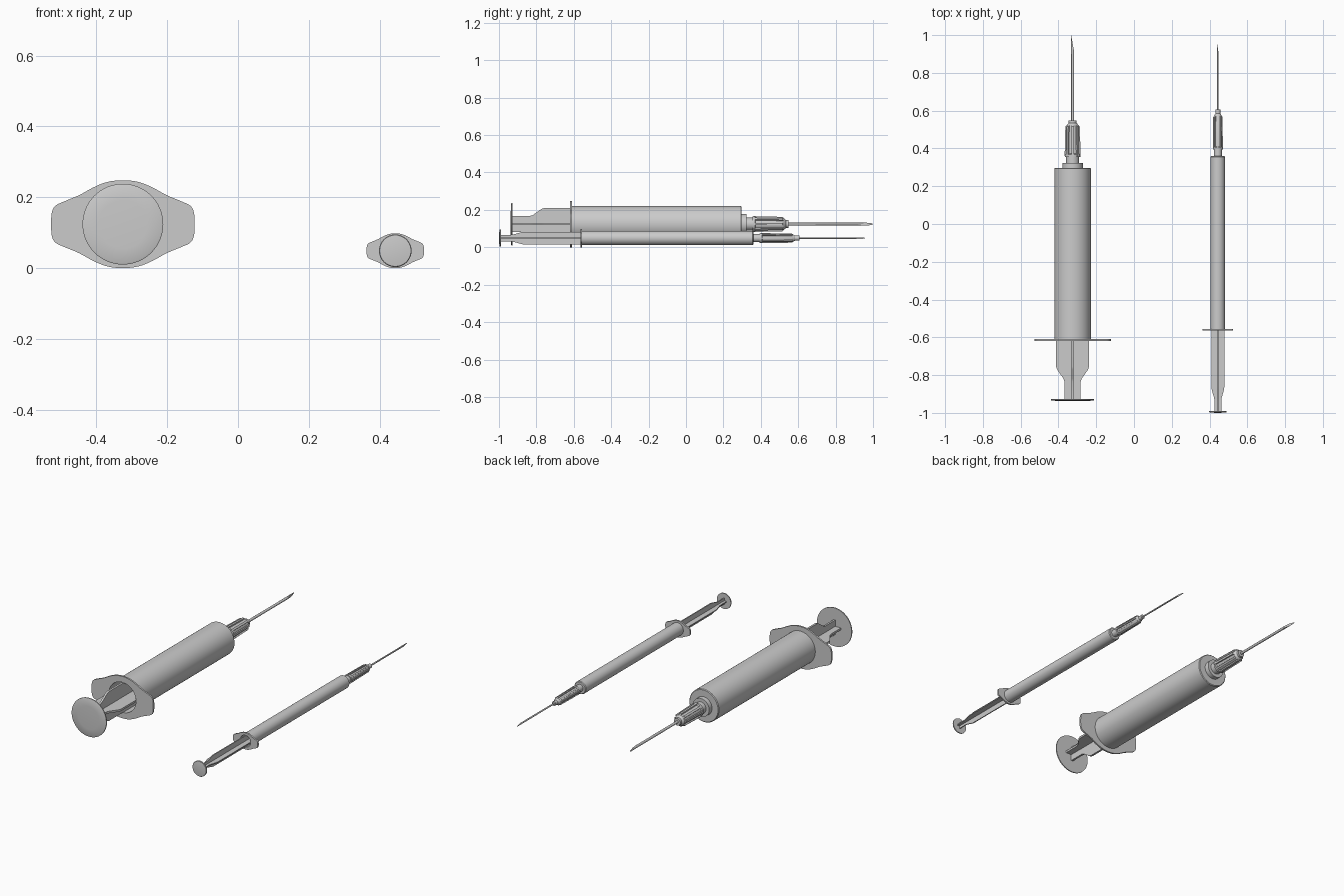
import bpy, bmesh
from math import pi, sin, cos, radians, atan2
from mathutils import Vector

if "Cube" in bpy.data.objects:
    bpy.data.objects.remove(bpy.data.objects["Cube"])


def make_object(name, bm, at):
    bmesh.ops.remove_doubles(bm, verts=bm.verts, dist=1e-6)
    bmesh.ops.recalc_face_normals(bm, faces=bm.faces)
    mesh = bpy.data.meshes.new(name)
    bm.to_mesh(mesh)
    bm.free()
    ob = bpy.data.objects.new(name, mesh)
    ob.location = at
    bpy.context.collection.objects.link(ob)
    bpy.ops.object.select_all(action='DESELECT')
    ob.select_set(True)
    bpy.context.view_layer.objects.active = ob
    bpy.ops.object.shade_smooth_by_angle(angle=radians(32))
    return ob


def bridge(bm, rings, closed=False):
    """Join successive rings of points with quads."""
    vs = [[bm.verts.new(p) for p in ring] for ring in rings]
    n = len(vs[0])
    pairs = list(zip(vs, vs[1:])) + ([(vs[-1], vs[0])] if closed else [])
    for a, b in pairs:
        for i in range(n):
            j = (i + 1) % n
            bm.faces.new((a[i], a[j], b[j], b[i]))
    return vs


def lathe(name, profile, at, n=48):
    """Revolve (radius, y) points about the y axis."""
    bm = bmesh.new()
    bridge(bm, [[(r * cos(2 * pi * i / n), y, r * sin(2 * pi * i / n))
                 for i in range(n)] for r, y in profile])
    bmesh.ops.dissolve_degenerate(bm, dist=1e-6, edges=bm.edges)
    return make_object(name, bm, at)


def blades(name, outline, thick, at, angles):
    """Thin plates from an (across, y) outline, turned about the y axis."""
    bm = bmesh.new()
    for a in angles:
        c, s = cos(a), sin(a)
        lo, hi = bridge(bm, [[(w * c - t * s, y, w * s + t * c) for w, y in outline]
                             for t in (-thick / 2, thick / 2)])
        bm.faces.new(lo)
        bm.faces.new(hi)
    return make_object(name, bm, at)


def flange(name, half_w, half_h, hole, y0, y1, at):
    """Finger grip: a winged plate with a round hole."""
    q = [(1, 0), (.99, .27), (.94, .42), (.83, .51), (.61, .66), (.42, .83), (.22, .96), (0, 1)]
    half = q + [(-x, z) for x, z in q[-2::-1]]
    pts = [Vector(p) for p in half + [(x, -z) for x, z in half[-2:0:-1]]]
    n, fine = len(pts), []
    for i in range(n):
        a, b, c, d = (pts[(i + k) % n] for k in (-1, 0, 1, 2))
        for k in range(4):
            t = k / 4
            fine.append(.5 * (2 * b + (c - a) * t + (2 * a - 5 * b + 4 * c - d) * t * t
                              + (3 * b - a - 3 * c + d) * t ** 3))
    outer = [(p.x * half_w, p.y * half_h) for p in fine]
    inner = [(hole * cos(atan2(z, x)), hole * sin(atan2(z, x))) for x, z in outer]
    bm = bmesh.new()
    bridge(bm, [[(x, y, z) for x, z in loop] for loop, y in
                ((outer, y0), (outer, y1), (inner, y1), (inner, y0))], closed=True)
    return make_object(name, bm, at)


def needle(name, r, y0, y1, bevel, at, n=16):
    """Thin shaft with a slanted tip facing +x."""
    bm = bmesh.new()
    ring = [(r * cos(2 * pi * i / n), r * sin(2 * pi * i / n)) for i in range(n)]
    lo, hi = bridge(bm, [[(x, y0, z) for x, z in ring],
                         [(x, y1 - bevel * (x + r) / (2 * r), z) for x, z in ring]])
    bm.faces.new(lo)
    bm.faces.new(hi)
    return make_object(name, bm, at)


def syringe(label, at, R, wall, y0, y1, nose, grip, plunger, hub, shaft):
    ri = R - wall
    # Hollow barrel with its nozzle
    lathe(label + "_barrel", [(0, y1 - .02), (ri, y1 - .02), (ri, y0), (R, y0),
                              (R, y1 - .004), (R - .004, y1)] + nose, at, 64)
    flange(label + "_finger_flange", grip[0], grip[1], ri, y0 - .005, y0 + .005, at)

    # Plunger: crossed ribs, thumb disc and stopper
    w, neck, ya, yb, yd, yend, thick, disc = plunger
    side = [(neck, yd), (neck, ya), (neck + (w - neck) * .12, ya + (yb - ya) * .2),
            (w - (w - neck) * .12, yb - (yb - ya) * .2), (w, yb), (w, yend)]
    outline = side + [(-x, y) for x, y in side[::-1]]
    blades(label + "_plunger_ribs", outline, thick, at, (0, pi / 2))
    lathe(label + "_thumb_disc", [(0, yd - .011), (disc * .6, yd - .010), (disc * .96, yd - .008),
                                  (disc, yd - .006), (disc, yd), (0, yd)], at, 64)
    lathe(label + "_stopper", [(0, yend), (ri * .99, yend), (ri * .99, yend + .06),
                               (0, yend + .09)], at)

    # Needle hub with grip ribs
    hr, h0, h1, h2, tip_r = hub
    lathe(label + "_needle_hub", [(0, h0), (hr, h0), (hr, h0 + .012), (hr * .84, h0 + .016),
                                  (hr * .76, h1), (tip_r * 1.15, h1 + .01), (tip_r, h1 + .012),
                                  (tip_r, h2), (0, h2)], at, 32)
    half = [(hr * 1.03, h0 + .005), (hr * .94, h1 - .006), (hr * .8, h1)]
    rib = [(0, h0 + .005)] + half + [(0, h1)]
    blades(label + "_hub_ribs", rib, hr * .3, at, [i * pi / 4 for i in range(8)])
    needle(label + "_needle", shaft[0], h2 - .01, shaft[1], shaft[2], at)


syringe("large", (-.325, 0, .124), .097, .008, -.615, .297,
        [(.054, .297), (.054, .324), (.034, .324), (.034, .365), (0, .365)],
        (.2025, .124),
        (.087, .043, -.835, -.755, -.927, .0, .012, .114),
        (.041, .356, .522, .547, .021), (.0075, 1.0, .085))

syringe("small", (.444, 0, .049), .038, .0035, -.56, .36,
        [(.021, .36), (.021, .40), (0, .40)],
        (.081, .049),
        (.034, .018, -.935, -.865, -.989, -.06, .006, .046),
        (.026, .394, .572, .606, .013), (.0045, .957, .055))
